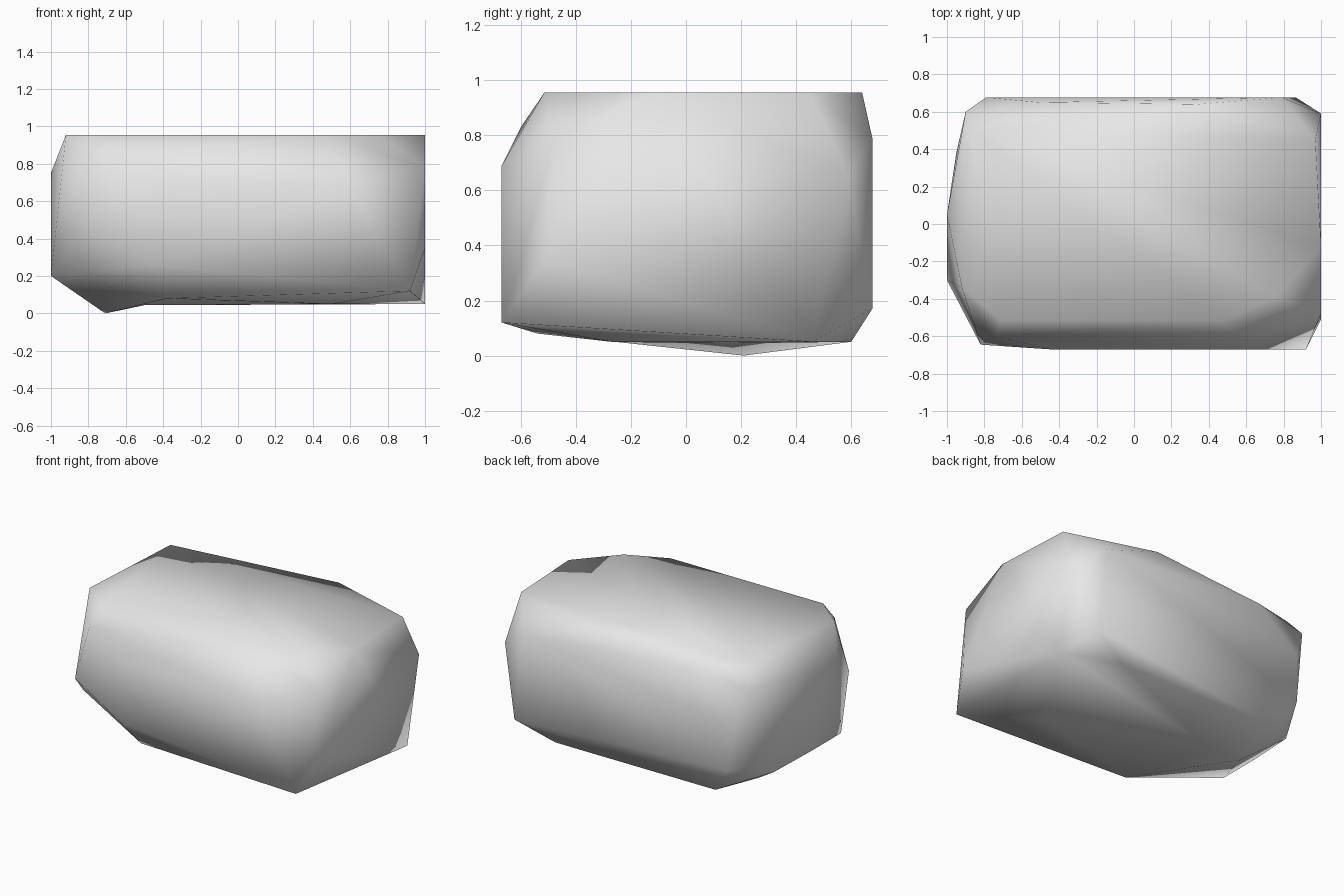
import bpy
import bmesh
from mathutils import Vector

cube = bpy.data.objects.get("Cube")
if cube:
    bpy.data.objects.remove(cube, do_unlink=True)


def make_material(name, color):
    material = bpy.data.materials.new(name)
    material.use_nodes = True
    material.diffuse_color = color
    shader = material.node_tree.nodes["Principled BSDF"]
    shader.inputs["Base Color"].default_value = color
    return material


def outline(axis, level, points):
    """Place a flat outline on a plane: axis is x, y or z, level its position."""
    placed = []
    for first, second in points:
        coords = [first, second]
        coords.insert("xyz".index(axis), level)
        placed.append(Vector(coords))
    return placed


corners = []

# Flat crown of the boulder, running around its rim
corners += outline("z", .955, [(-.92, -.34), (-.87, .49), (.34, .64), (.97, .45),
                               (1, -.12), (.76, -.39), (.48, -.515), (-.71, -.515)])

# Long front and back walls
corners += outline("y", -.67, [(.92, .12), (-.45, .26), (.6, .69), (-.45, .69)])
corners += outline("y", .677, [(.865, .17), (.79, .79), (-.79, .6), (-.79, .25)])

# Short end walls
corners += outline("x", 1, [(.59, .645), (.46, .05), (-.48, .78), (-.51, .35)])
corners += outline("x", -1, [(-.3, .2), (.05, .75), (0, .2)])

# Underside
corners += outline("z", .05, [(.6, .6), (.5, -.27), (-.65, .6)])

# Worn corners between the walls: front end, front shoulder, back shoulder, keel
corners += [Vector(point) for point in [(-.82, -.645, .46), (-.74, -.6, .83),
                                        (-.9, .6, .83), (-.5, .65, .88),
                                        (-.95, .38, .17), (-.38, -.54, .08),
                                        (-.5, .15, .044)]]
foot = Vector((-.71, .21, .046))
corners.append(foot)

# Wrap one closed skin around all corners
bm = bmesh.new()
for corner in corners:
    bm.verts.new(corner)
hull = bmesh.ops.convex_hull(bm, input=bm.verts)
unused = [item for item in hull["geom_interior"] + hull["geom_unused"]
          if isinstance(item, bmesh.types.BMVert)]
bmesh.ops.delete(bm, geom=list(set(unused)), context="VERTS")

# Pull the single resting point down to the ground
resting = min(bm.verts, key=lambda vert: (vert.co - foot).length)
resting.co.z = 0
bmesh.ops.recalc_face_normals(bm, faces=bm.faces)

mesh = bpy.data.meshes.new("boulder")
bm.to_mesh(mesh)
bm.free()
mesh.materials.append(make_material("stone grey", (.8, .8, .8, 1)))

# Soft shading over the whole low-poly skin
for face in mesh.polygons:
    face.use_smooth = True

boulder = bpy.data.objects.new("boulder", mesh)
bpy.context.collection.objects.link(boulder)
